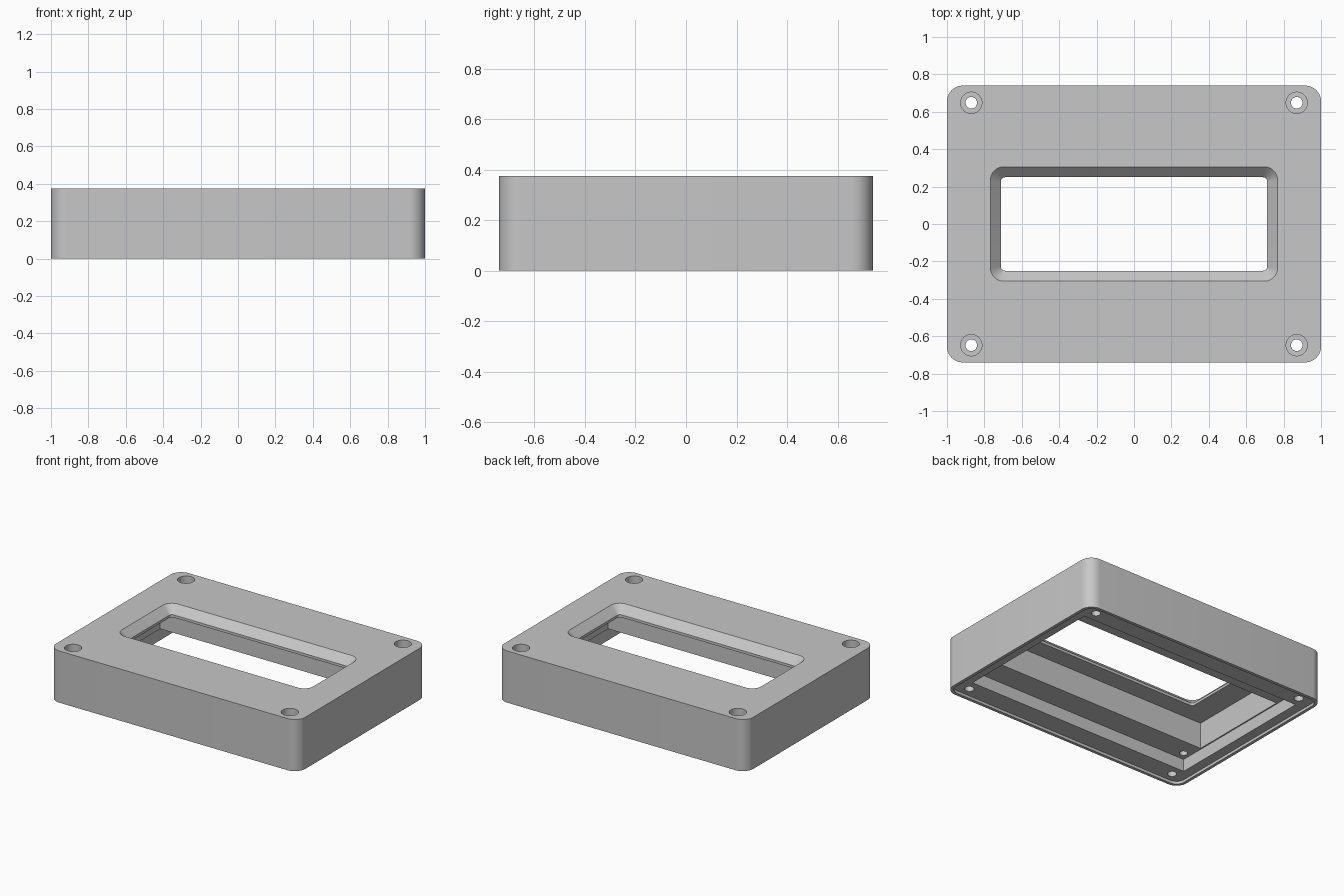
import bpy, bmesh, math

cube = bpy.data.objects.get("Cube")
if cube:
    bpy.data.objects.remove(cube, do_unlink=True)

# Single plain grey
grey = bpy.data.materials.new("plain grey")
grey.use_nodes = True
colour = (0.57, 0.57, 0.57, 1)
grey.diffuse_color = colour
bsdf = next(n for n in grey.node_tree.nodes if n.type == 'BSDF_PRINCIPLED')
bsdf.inputs["Base Color"].default_value = colour
bsdf.inputs["Roughness"].default_value = 0.6

HEIGHT = 0.375


def outline(hx, hy, r, steps=10):
    """Rectangle outline of half sizes hx, hy with corner radius r."""
    if r == 0:
        return [(hx, hy), (-hx, hy), (-hx, -hy), (hx, -hy)]
    pts = []
    for i, (sx, sy) in enumerate([(1, 1), (-1, 1), (-1, -1), (1, -1)]):
        for k in range(steps + 1):
            a = math.pi / 2 * (i + k / steps)
            pts.append((sx * (hx - r) + r * math.cos(a),
                        sy * (hy - r) + r * math.sin(a)))
    return pts


def circle(x, y, r, n=32):
    return [(x + r * math.cos(2 * math.pi * k / n),
             y + r * math.sin(2 * math.pi * k / n)) for k in range(n)]


def loft(name, sections):
    """Closed solid through (outline, z) sections, listed bottom to top."""
    bm = bmesh.new()
    rings = [[bm.verts.new((x, y, z)) for x, y in pts] for pts, z in sections]
    n = len(rings[0])
    for low, high in zip(rings, rings[1:]):
        for i in range(n):
            j = (i + 1) % n
            bm.faces.new((low[i], low[j], high[j], high[i]))
    bm.faces.new(rings[0][::-1])
    bm.faces.new(rings[-1])
    bmesh.ops.recalc_face_normals(bm, faces=bm.faces)
    mesh = bpy.data.meshes.new(name)
    bm.to_mesh(mesh)
    bm.free()
    mesh.materials.append(grey)
    ob = bpy.data.objects.new(name, mesh)
    bpy.context.collection.objects.link(ob)
    return ob


def prism(name, pts, z0, z1):
    return loft(name, [(pts, z0), (pts, z1)])


# Outer block
body = prism("bezel_housing", outline(1.0, 0.74, 0.085), 0, HEIGHT)

# Stepped hollow in the underside: shallow lip, board recess, display recess
cutters = [
    prism("lip_cutter", outline(0.978, 0.718, 0.063), -0.1, 0.02),
    prism("board_cutter", outline(0.906, 0.572, 0), -0.12, 0.11),
    prism("display_cutter", outline(0.897, 0.388, 0), -0.14, 0.30),
]

# Window with a sloped surround
cutters.append(loft("window_cutter", [
    (outline(0.712, 0.25, 0.022), 0.2),
    (outline(0.712, 0.25, 0.022), HEIGHT - 0.056),
    (outline(0.768, 0.306, 0.072), HEIGHT),
    (outline(0.768, 0.306, 0.072), HEIGHT + 0.1),
]))

# Counterbored corner screw holes and blind board-mounting holes
for sx in (-1, 1):
    for sy in (-1, 1):
        x, y = sx * 0.87, sy * 0.648
        cutters.append(prism("screw_cutter", circle(x, y, 0.031), -0.16, 0.6))
        cutters.append(prism("head_cutter", circle(x, y, 0.057), 0.26, 0.62))
        cutters.append(prism("mount_cutter",
                             circle(sx * 0.853, sy * 0.51, 0.027), 0.0, 0.22))

# Cut everything out of the block
bpy.ops.object.select_all(action='DESELECT')
bpy.context.view_layer.objects.active = body
body.select_set(True)
for cutter in cutters:
    cutter.hide_render = True
    mod = body.modifiers.new("cut", 'BOOLEAN')
    mod.operation = 'DIFFERENCE'
    mod.solver = 'EXACT'
    mod.object = cutter
    bpy.ops.object.modifier_apply(modifier=mod.name)
    bpy.data.objects.remove(cutter, do_unlink=True)

bpy.ops.object.shade_smooth_by_angle(angle=math.radians(30))
